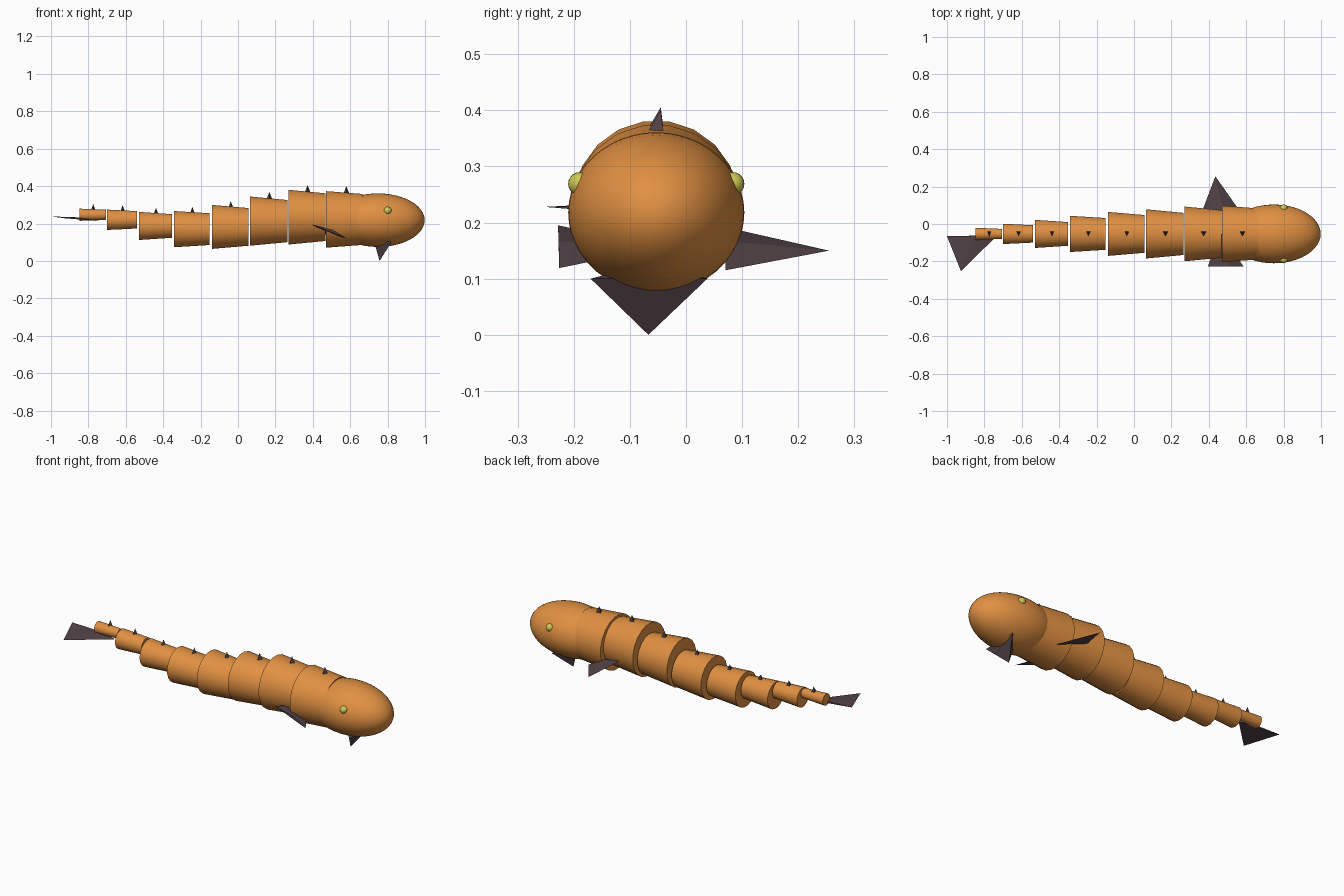
import bpy, bmesh, math
from mathutils import Vector

if "Cube" in bpy.data.objects:
    bpy.data.objects.remove(bpy.data.objects["Cube"])

AXIS_Y = -0.053


def material(name, rgb):
    m = bpy.data.materials.new(name)
    m.diffuse_color = (*rgb, 1)
    m.use_nodes = True
    m.node_tree.nodes["Principled BSDF"].inputs["Base Color"].default_value = m.diffuse_color
    return m


ORANGE = material("orange_skin", (0.75, 0.28, 0.055))
DARK = material("dark_fin", (0.09, 0.058, 0.066))
YELLOW = material("yellow_eye", (0.62, 0.58, 0.09))


def finish(bm, name, mat, smooth=True):
    bmesh.ops.recalc_face_normals(bm, faces=bm.faces)
    me = bpy.data.meshes.new(name)
    bm.to_mesh(me)
    bm.free()
    me.materials.append(mat)
    ob = bpy.data.objects.new(name, me)
    bpy.context.collection.objects.link(ob)
    if smooth:
        bpy.context.view_layer.objects.active = ob
        ob.select_set(True)
        bpy.ops.object.shade_smooth_by_angle(angle=math.radians(35))
        ob.select_set(False)
    return ob


def ellipsoid(name, centre, radii, mat, u=48, v=24):
    bm = bmesh.new()
    bmesh.ops.create_uvsphere(bm, u_segments=u, v_segments=v, radius=1)
    for vert in bm.verts:
        x, y, z = vert.co
        # Poles lie along the body axis
        vert.co = Vector((z * radii[0], x * radii[1], y * radii[2])) + Vector(centre)
    return finish(bm, name, mat)


def pyramid(name, base, tip):
    """Three-sided pointed blade or spike."""
    bm = bmesh.new()
    p = [bm.verts.new(c) for c in (*base, tip)]
    for f in ((0, 1, 2), (0, 1, 3), (1, 2, 3), (2, 0, 3)):
        bm.faces.new([p[i] for i in f])
    return finish(bm, name, DARK, smooth=False)


def blade(name, a, c, tip, thick=0.014):
    """Thin fin: wide base from a to c with a ridge between them."""
    a, c = Vector(a), Vector(c)
    return pyramid(name, (a, c, (a + c) / 2 + Vector((0.015, 0, thick))), tip)


# Body segments: back x, front x, centre z, back radius, front radius
SEGMENTS = [
    (0.47, 0.665, 0.222, 0.153, 0.138),
    (0.27, 0.468, 0.234, 0.148, 0.129),
    (0.065, 0.265, 0.213, 0.133, 0.114),
    (-0.14, 0.057, 0.182, 0.119, 0.102),
    (-0.342, -0.152, 0.170, 0.098, 0.086),
    (-0.53, -0.353, 0.187, 0.076, 0.064),
    (-0.70, -0.54, 0.220, 0.055, 0.047),
    (-0.848, -0.706, 0.247, 0.033, 0.027),
]
SIDES = 20
for i, (x0, x1, zc, r0, r1) in enumerate(SEGMENTS, 1):
    bm = bmesh.new()
    rings = []
    for x, r in ((x0, r0), (x1, r1)):
        angles = [(k + 0.5) * math.tau / SIDES for k in range(SIDES)]
        rings.append([bm.verts.new((x, AXIS_Y + r * math.sin(t), zc + r * math.cos(t)))
                      for t in angles])
        bm.faces.new(rings[-1])
    for k in range(SIDES):
        n = (k + 1) % SIDES
        bm.faces.new((rings[0][k], rings[0][n], rings[1][n], rings[1][k]))
    finish(bm, f"body_segment_{i}", ORANGE)

    # Back spike on each segment
    xm = (x0 + x1) / 2 + (0.012 if i == 1 else 0.003)
    top = zc + (r0 + r1) / 2
    h = 0.033 if i < 4 else 0.027
    w = 0.015 if i < 4 else 0.012
    pyramid(f"back_spike_{i}",
            ((xm - w, -0.04, top - 0.006), (xm + w, -0.04, top - 0.006),
             (xm, -0.068, top - 0.006)), (xm, -0.045, top + h))

# Head
ellipsoid("head", (0.748, AXIS_Y, 0.218), (0.25, 0.157, 0.143), ORANGE)

# Eyes
for name, s in (("left_eye", -1), ("right_eye", 1)):
    ellipsoid(name, (0.80, AXIS_Y + s * 0.136, 0.269), (0.021, 0.021, 0.021), YELLOW, 20, 12)

# Side fins: one points out, the other points in
blade("right_fin", (0.365, 0.07, 0.192), (0.565, 0.07, 0.115), (0.435, 0.255, 0.15))
blade("left_fin", (0.395, -0.228, 0.195), (0.585, -0.226, 0.119), (0.46, -0.04, 0.157), 0.01)

# Tail fin
blade("tail_fin", (-1.0, -0.065, 0.238), (-0.73, -0.06, 0.212), (-0.925, -0.252, 0.228), 0.008)

# Chin fin
pyramid("chin_fin", ((0.82, -0.17, 0.10), (0.82, 0.038, 0.10), (0.757, -0.067, 0.0)),
        (0.72, -0.056, 0.13))
